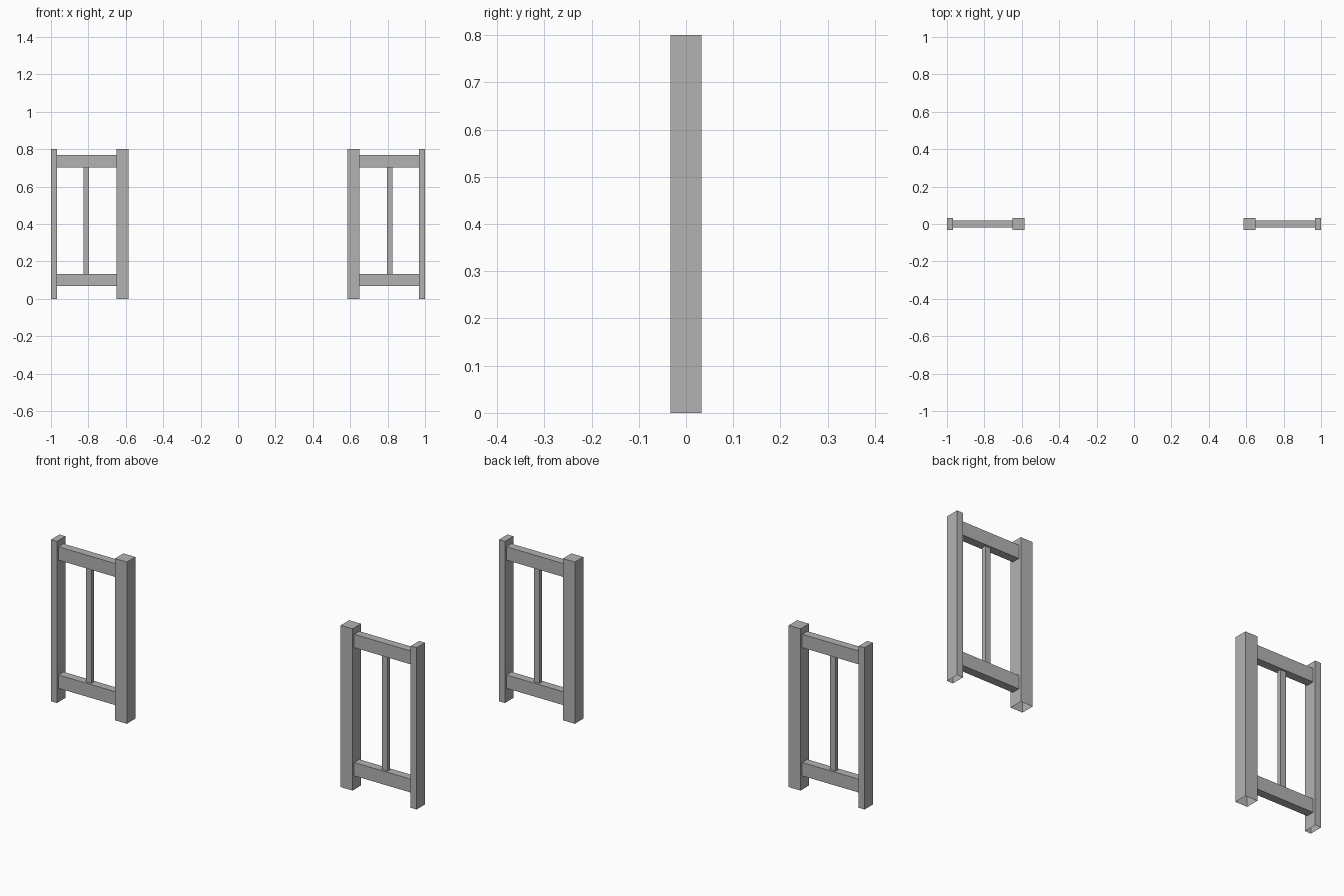
import bpy
import bmesh
from mathutils import Vector

cube = bpy.data.objects.get("Cube")
if cube:
    bpy.data.objects.remove(cube, do_unlink=True)

grey = bpy.data.materials.new("plain grey")
grey.use_nodes = True
colour = (0.45, 0.45, 0.45, 1)
grey.diffuse_color = colour
grey.node_tree.nodes["Principled BSDF"].inputs["Base Color"].default_value = colour


def bar(name, x, half_depth, z, open_sides):
    """Box between the x and z limits, without the faces that point to open_sides."""
    bm = bmesh.new()
    bmesh.ops.create_cube(bm, size=1)
    hidden = [f for f in bm.faces if any(f.normal.dot(Vector(d)) > 0.9 for d in open_sides)]
    bmesh.ops.delete(bm, geom=hidden, context='FACES')
    bmesh.ops.scale(bm, vec=(x[1] - x[0], 2 * half_depth, z[1] - z[0]), verts=bm.verts)
    bmesh.ops.translate(bm, vec=((x[0] + x[1]) / 2, 0, (z[0] + z[1]) / 2), verts=bm.verts)
    mesh = bpy.data.meshes.new(name)
    bm.to_mesh(mesh)
    bm.free()
    mesh.materials.append(grey)
    bpy.context.collection.objects.link(bpy.data.objects.new(name, mesh))


DOWN, UP, LEFT, RIGHT = (0, 0, -1), (0, 0, 1), (1, 0, 0), (-1, 0, 0)
HEIGHT = 0.8
INNER, OUTER = 0.65, 0.968      # rail ends, where they meet the posts
LOW, HIGH = (0.068, 0.134), (0.702, 0.768)

for side, s in (("left", 1), ("right", -1)):
    def span(a, b):
        return sorted((s * a, s * b))

    # Posts, open underneath
    bar(side + "_gate_post", span(0.585, INNER), 0.033, (0, HEIGHT), [DOWN])
    bar(side + "_end_post", span(OUTER, 1), 0.033, (0, HEIGHT), [DOWN])

    # Rails between the posts
    for level, z in (("bottom", LOW), ("top", HIGH)):
        bar(f"{side}_{level}_rail", span(INNER, OUTER), 0.02, z, [LEFT, RIGHT])

    # Thin upright in the middle of the panel
    bar(side + "_baluster", span(0.796, 0.826), 0.01, (LOW[1], HIGH[0]), [UP, DOWN])
